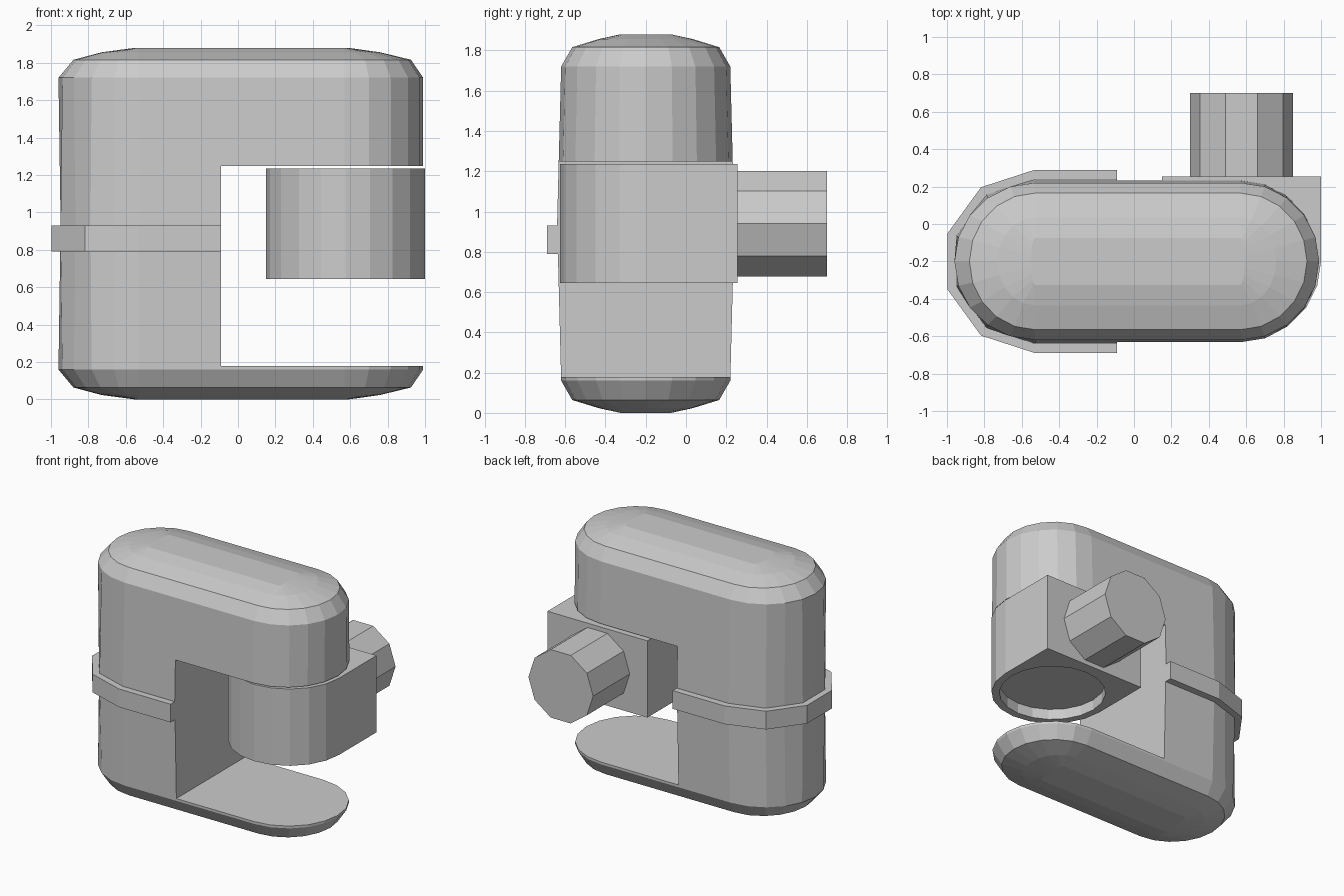
import bpy, bmesh
from math import cos, sin, radians

if "Cube" in bpy.data.objects:
    bpy.data.objects.remove(bpy.data.objects["Cube"])

CY = -0.2            # centre line of the body in y
XL, XR = -0.53, 0.57  # centres of the rounded body ends


def make_object(name, bm):
    bmesh.ops.recalc_face_normals(bm, faces=bm.faces)
    mesh = bpy.data.meshes.new(name)
    bm.to_mesh(mesh)
    bm.free()
    ob = bpy.data.objects.new(name, mesh)
    bpy.context.collection.objects.link(ob)
    return ob


def loft(name, rings):
    """Skin a stack of equal-length closed rings and cap both ends."""
    bm = bmesh.new()
    loops = [[bm.verts.new(p) for p in ring] for ring in rings]
    n = len(loops[0])
    for a, b in zip(loops, loops[1:]):
        for i in range(n):
            j = (i + 1) % n
            bm.faces.new((a[i], a[j], b[j], b[i]))
    bm.faces.new(loops[0][::-1])
    bm.faces.new(loops[-1])
    return make_object(name, bm)


def prism(name, outline, z0, z1):
    return loft(name, [[(x, y, z) for x, y in outline] for z in (z0, z1)])


def arc(cx, cy, r, start, end, steps):
    angles = [radians(start + (end - start) * i / steps) for i in range(steps + 1)]
    return [(cx + r * cos(a), cy + r * sin(a)) for a in angles]


def body_ring(z, half_width, r_left, r_right, coarse=False):
    pts = []
    for cx, r, start in ((XR, r_right, -90), (XL, r_left, 90)):
        for k in range(11):
            a = radians(start + 18 * k)
            f = cos(radians(18 * 2)) ** 0 if not coarse or cx == XR or k % 2 == 0 else cos(radians(18))
            pts.append((cx + r * f * cos(a), CY + half_width * f * sin(a), z))
    return pts


def cut(target, cutter):
    mod = target.modifiers.new("cut", 'BOOLEAN')
    mod.operation = 'DIFFERENCE'
    mod.solver = 'EXACT'
    mod.object = cutter
    cutter.hide_render = True
    cutter.hide_set(True)


# Body: pill-shaped housing with softened top and bottom edges
H = 1.88
edge = [(0, 0.125, 0.02, 0.02), (0.024, 0.235, 0.2, 0.19),
        (0.064, 0.365, 0.35, 0.355), (0.16, 0.42, 0.43, 0.42)]
rings = [body_ring(*e) for e in edge]
rings.append(body_ring(H / 2, 0.44, 0.44, 0.42, coarse=True))
rings += [body_ring(H - z, *rest) for z, *rest in reversed(edge)]
body = loft("body", rings)

# Opening between the base tray and the overhanging top
opening = prism("opening_cutter", [(-0.09, -1), (1.3, -1), (1.3, 1), (-0.09, 1)], 0.178, 1.248)
cut(body, opening)

# Brewing head: block with a rounded front and a shallow round recess underneath
head_x, head_r = 0.575, 0.425
head = prism("brewing_head",
             arc(head_x, CY, head_r, 180, 360, 10) + [(1.0, 0.255), (0.15, 0.255)],
             0.645, 1.235)
recess = prism("recess_cutter", arc(head_x, CY, 0.37, 0, 342, 19), 0.5, 0.725)
cut(head, recess)

# Rear knob: ten-sided cylinder lying along y
knob_outline = arc(head_x, 0.94, 0.275, 0, 324, 9)
loft("rear_knob", [[(x, y, z) for x, z in knob_outline] for y in (0.25, 0.7)])

# Trim band wrapped round the left end
outer = [(-0.09, CY + 0.49)] + arc(XL, CY, 0.49, 90, 270, 5) + [(-0.09, CY - 0.49)]
inner = [(-0.09, CY + 0.435)] + arc(XL, CY, 0.435, 90, 270, 5) + [(-0.09, CY - 0.435)]
prism("trim_band", outer + inner[::-1], 0.79, 0.93)
